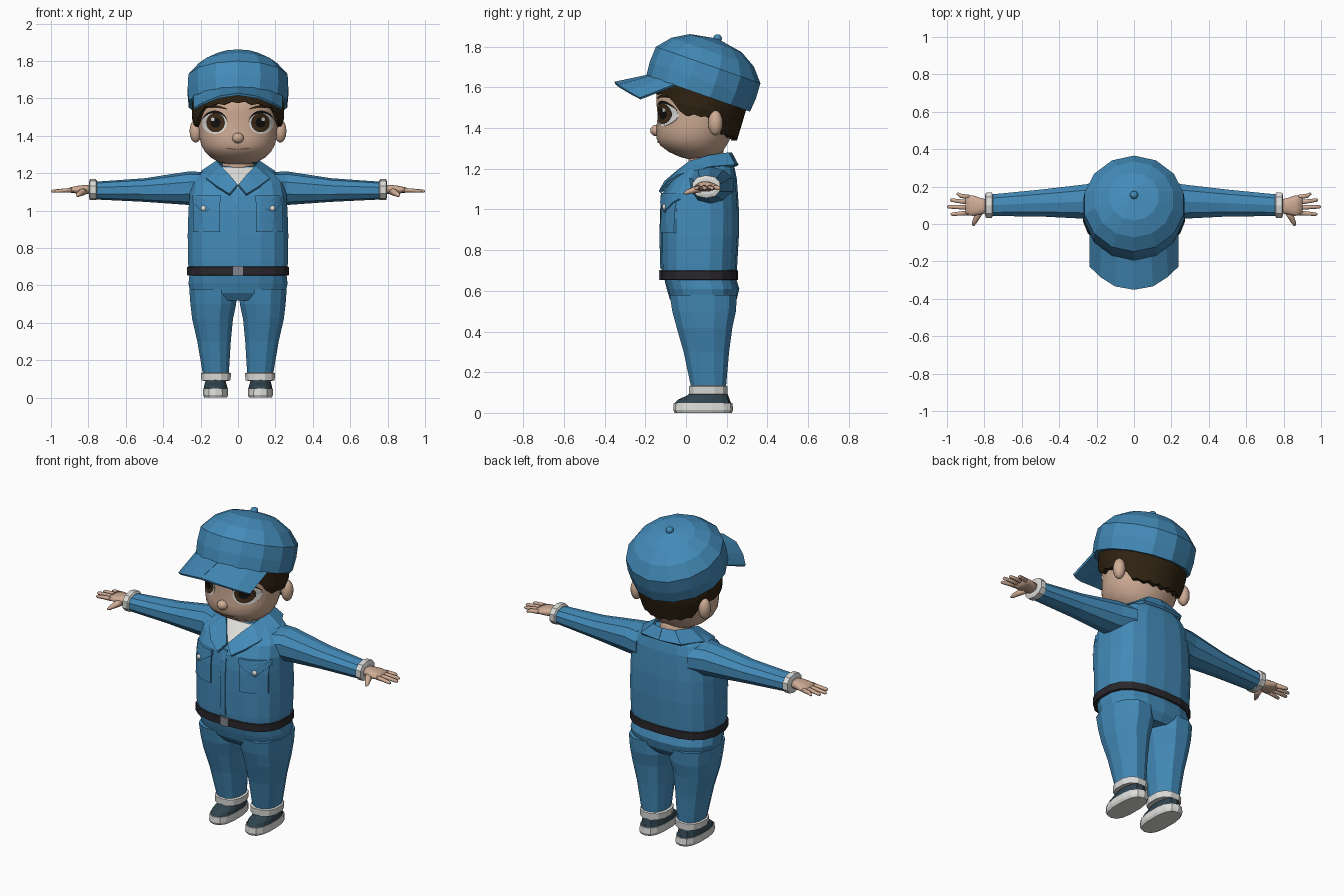
import bpy, bmesh, math
from mathutils import Vector as V
from mathutils.bvhtree import BVHTree

if "Cube" in bpy.data.objects:
    bpy.data.objects.remove(bpy.data.objects["Cube"])

def material(name, *c):
    m = bpy.data.materials.new(name)
    m.diffuse_color = (*c, 1)
    m.use_nodes = True
    m.node_tree.nodes["Principled BSDF"].inputs["Base Color"].default_value = m.diffuse_color
    return m

BLUE = material("work blue", .056, .255, .48)
SKIN = material("skin", .62, .41, .30)
HAIR = material("dark brown hair", .028, .016, .006)
WHITE = material("off white", .72, .72, .70)
IRIS = material("brown iris", .05, .025, .01)
BLACK = material("pupil black", .006, .005, .005)
SLATE = material("shoe slate", .03, .058, .078)
BELT = material("belt black", .022, .02, .025)
METAL = material("buckle grey", .22, .24, .27)
LIP = material("lip", .3, .15, .11)

def make(name, verts, faces, mat, mirror=False, smooth=False, solid=0, recalc=True):
    me = bpy.data.meshes.new(name)
    me.from_pydata([tuple(v) for v in verts], [], faces)
    if recalc:
        bm = bmesh.new(); bm.from_mesh(me)
        bmesh.ops.recalc_face_normals(bm, faces=bm.faces)
        bm.to_mesh(me); bm.free()
    me.materials.append(mat)
    for p in me.polygons:
        p.use_smooth = smooth
    ob = bpy.data.objects.new(name, me)
    bpy.context.collection.objects.link(ob)
    if solid:
        md = ob.modifiers.new("thickness", 'SOLIDIFY'); md.thickness = solid; md.offset = 0
    if mirror:
        md = ob.modifiers.new("mirror", 'MIRROR'); md.use_clip = True; md.merge_threshold = .0005
    return ob

def ring(c, a, b, n, p=2):
    """Superellipse ring around c, spanned by half axes a and b."""
    f = lambda t: math.copysign(abs(t) ** (2 / p), t)
    return [V(c) + V(a) * f(math.cos(t)) + V(b) * f(math.sin(t))
            for t in (math.tau * (i + .5) / n for i in range(n))]

def loft(name, rings, mat, **kw):
    n = len(rings[0])
    faces = [(k*n+i, k*n+(i+1) % n, (k+1)*n+(i+1) % n, (k+1)*n+i)
             for k in range(len(rings)-1) for i in range(n)]
    faces += [tuple(range(n)), tuple(range(len(rings)*n-n, len(rings)*n))]
    return make(name, [v for r in rings for v in r], faces, mat, **kw)

def stack(name, rows, mat, n, p=2, cx=0, **kw):
    """Loft up z from rows of (z, half width, front y, back y[, centre x])."""
    return loft(name, [ring((r[4] if len(r) > 4 else cx, (r[2]+r[3])/2, r[0]), (r[1], 0, 0),
                (0, (r[3]-r[2])/2, 0), n, p) for r in rows], mat, **kw)

def along_x(name, rows, mat, n, p=2, **kw):
    """Loft along x from rows of (x, y, z, half depth, half height)."""
    return loft(name, [ring(r[:3], (0, r[3], 0), (0, 0, r[4]), n, p) for r in rows], mat, mirror=True, **kw)

def ball(name, c, s, mat, mirror=False, smooth=True, n=14):
    rows = [(V(c), math.pi * k / 8 - math.pi / 2) for k in range(9)]
    loft(name, [ring(V(c) + V((0, 0, s[2]*math.sin(t))), (s[0]*max(math.cos(t), .02), 0, 0),
         (0, s[1]*max(math.cos(t), .02), 0), n) for c, t in rows], mat, mirror=mirror, smooth=smooth)

def tree(ob):
    return BVHTree.FromPolygons([v.co for v in ob.data.vertices], [p.vertices[:] for p in ob.data.polygons])

def project(bvh, x, z, lift):
    hit = bvh.ray_cast(V((x, -1, z)), V((0, 1, 0)))[0]
    return V((x, (hit.y if hit else 0) - lift, z))

def decal(name, pts, bvh, mat, lift, mirror=True, cuts=1):
    """Thin plate laid on the front of a surface; outline runs anticlockwise in (x, z)."""
    P = [V(pts[i]).lerp(V(pts[(i+1) % len(pts)]), k/cuts) for i in range(len(pts)) for k in range(cuts)]
    n, c = len(P), sum((V(p) for p in pts), V((0, 0))) / len(pts)
    verts = [project(bvh, *c, lift)]
    for t, l in ((.35, lift), (.7, lift), (1, lift), (1, -.003)):
        verts += [project(bvh, *c.lerp(q, t), l) for q in P]
    faces = [(0, 1+i, 1+(i+1) % n) for i in range(n)]
    faces += [(1+k*n+i, 1+k*n+n+i, 1+k*n+n+(i+1) % n, 1+k*n+(i+1) % n) for k in range(3) for i in range(n)]
    make(name, verts, faces, mat, mirror=mirror, recalc=False)

def stroke(name, pts, w, bvh, mat, lift=.006):
    verts, n = [], len(pts)
    for i, (x, z) in enumerate(pts):
        h = w * (.25 + .75 * math.sin(math.pi * (i + .3) / (n - .4)))
        verts += [project(bvh, x, z-h, lift), project(bvh, x, z+h, lift)]
    make(name, verts, [(2*i, 2*i+2, 2*i+3, 2*i+1) for i in range(n-1)], mat, mirror=True, recalc=False)

def oval(x, z, rx, rz, n=24):
    return [(x + rx*math.cos(math.tau*i/n), z + rz*math.sin(math.tau*i/n)) for i in range(n)]

# Jacket body
torso = stack("jacket", [(.695, .268, -.12, .25), (.73, .27, -.122, .252), (.87, .272, -.124, .26),
    (1.0, .268, -.122, .26), (1.08, .262, -.112, .255), (1.15, .25, -.075, .25),
    (1.2, .205, -.02, .24), (1.235, .14, .02, .225)], BLUE, 18, 2.7)
body = tree(torso)

# Sleeves, wrist cuffs and hands
along_x("sleeve", [(.17, .11, 1.12, .13, .085), (.26, .12, 1.12, .096, .09), (.5, .112, 1.11, .075, .063),
    (.77, .1, 1.107, .06, .047)], BLUE, 10, 2.3)
along_x("wrist_cuff", [(.755, .1, 1.11, .06, .05), (.76, .1, 1.112, .071, .056), (.792, .1, 1.112, .07, .056),
    (.797, .1, 1.112, .05, .04)], WHITE, 10, 2.3)
along_x("palm", [(.78, .095, 1.112, .036, .026), (.82, .095, 1.113, .045, .025), (.86, .098, 1.112, .056, .021),
    (.9, .1, 1.11, .054, .014)], SKIN, 12, 2.4, smooth=True)
for nm, y0, tx, ty in (("little", .143, .948, .16), ("ring", .115, .985, .128),
                       ("middle", .087, 1.0, .092), ("index", .06, .98, .052)):
    along_x(nm + "_finger", [(.88, y0, 1.11, .014, .013), (.93, (y0+ty)/2, 1.108, .012, .011),
        (tx-.008, ty, 1.104, .01, .009), (tx, ty, 1.103, .004, .004)], SKIN, 8, smooth=True)
loft("thumb", [ring(c, (r, r*.3, 0), (0, 0, r), 8) for c, r in (((.825, .07, 1.105), .023),
    ((.84, .035, 1.095), .017), ((.855, .005, 1.085), .012), ((.86, -.01, 1.08), .005))], SKIN, mirror=True, smooth=True)

# Trousers, turn-ups, belt and buckle
stack("trouser_seat", [(.52, .2, -.05, .22), (.56, .258, -.08, .25), (.61, .268, -.095, .262),
    (.665, .262, -.108, .245)], BLUE, 18, 2.5)
stack("trouser_leg", [(.115, .07, .025, .198, .118), (.3, .092, -.015, .215, .128), (.42, .112, -.05, .232, .136),
    (.5, .126, -.072, .25, .132), (.58, .13, -.085, .255, .134)], BLUE, 12, 2.4, mirror=True)
stack("trouser_turnup", [(.09, .066, .025, .195), (.092, .08, .013, .206), (.13, .083, .012, .207),
    (.136, .068, .027, .197)], WHITE, 12, 2.4, cx=.118, mirror=True)
stack("belt", [(.652, .268, -.118, .25), (.655, .275, -.127, .256), (.698, .275, -.127, .256),
    (.702, .265, -.118, .25)], BELT, 18, 2.7)
stack("buckle", [(.653, .037, -.137, -.1), (.703, .037, -.137, -.1)], METAL, 4, 2)

# Shoes
stack("shoe_sole", [(0, .062, -.055, .225), (.015, .069, -.063, .232), (.048, .067, -.06, .228)],
    WHITE, 14, 2.6, cx=.12, mirror=True)
stack("shoe_upper", [(.045, .066, -.057, .222), (.065, .062, -.04, .215), (.085, .056, .005, .208),
    (.115, .05, .035, .195)], SLATE, 14, 2.4, cx=.12, mirror=True)

# Chest pockets with flaps and buttons, front placket, undershirt
decal("pocket", [(.095, .885), (.24, .885), (.24, 1.075), (.095, 1.075)], body, BLUE, .009, cuts=5)
decal("pocket_flap", [(.185, .985), (.245, 1.05), (.245, 1.08), (.09, 1.08), (.09, 1.05)], body, BLUE, .017, cuts=4)
ball("pocket_button", project(body, .185, 1.012, .018), (.015, .01, .015), WHITE, mirror=True, n=10)
decal("placket", [(-.03, .71), (.004, .71), (.004, 1.1), (-.03, 1.1)], body, BLUE, .006, mirror=False, cuts=5)
decal("undershirt", [(0, 1.12), (.1, 1.23), (-.1, 1.23)], body, WHITE, .006, mirror=False, cuts=5)
stack("undershirt_neckband", [(1.17, .105, -.025, .2), (1.215, .095, -.005, .195)], WHITE, 16)

# Collar
inner = [(0, .22, 1.275), (.07, .205, 1.275), (.11, .12, 1.262), (.088, .02, 1.232), (.048, -.035, 1.19), (.002, -.1, 1.135)]
outer = [(0, .252, 1.215), (.13, .238, 1.215), (.195, .12, 1.205), (.165, -.035, 1.165), (.11, -.095, 1.125), (.045, -.128, 1.085)]
make("collar", inner + outer, [(i, i+1, i+7, i+6) for i in range(5)], BLUE, mirror=True, solid=.016)

# Neck, head, ears and nose
stack("neck", [(1.17, .085, .01, .185), (1.32, .085, .01, .185)], SKIN, 16, smooth=True)
head = stack("head", [(1.248, .05, .01, .12), (1.258, .1, -.03, .15), (1.283, .145, -.085, .18), (1.315, .178, -.128, .2),
    (1.35, .197, -.146, .22), (1.4, .209, -.147, .24), (1.46, .212, -.14, .255), (1.52, .215, -.146, .262),
    (1.59, .212, -.145, .262), (1.66, .185, -.11, .23), (1.71, .11, -.03, .15)], SKIN, 32, 2.1, smooth=True)
face = tree(head)
ball("ear", (.226, .145, 1.425), (.034, .036, .062), SKIN, mirror=True)
ball("nose", (0, -.146, 1.388), (.032, .03, .028), SKIN)

# Eyes, lashes, brows and mouth
decal("eye_white", oval(.125, 1.468, .066, .058), face, WHITE, .004)
decal("iris", oval(.12, 1.47, .05, .051), face, IRIS, .006)
decal("pupil", oval(.12, 1.47, .026, .027), face, BLACK, .0075)
decal("eye_highlight", oval(.135, 1.488, .01, .01, 10), face, WHITE, .009)
arc = [math.radians(a) for a in range(15, 176, 16)]
stroke("upper_lash", [(.125 - .068*math.cos(math.pi-a), 1.47 + .058*math.sin(a)) for a in reversed(arc)], .007, face, BLACK)
stroke("eyebrow", [(.06 + .013*i, 1.543 + .014*math.sin(math.pi*i/10)) for i in range(10)], .007, face, HAIR)
stroke("mouth", [(.0085*i, 1.328 + .0001*i*i) for i in range(9)], .004, face, LIP)

# Hair shell under the cap with a hemline that drops behind the ears
hem = [(-90, 1.575), (-55, 1.555), (-38, 1.54), (-25, 1.46), (0, 1.455), (22, 1.43), (38, 1.36), (90, 1.34)]
def hem_z(a):
    for (a0, z0), (a1, z1) in zip(hem, hem[1:]):
        if a <= a1 + 1e-6:
            return z0 + (z1-z0) * (a-a0) / (a1-a0)
    return hem[-1][1]
N, rows = 40, []
for k in range(6):
    row = []
    for i in range(N):
        a = math.tau * i / N
        c, s = math.cos(a), math.sin(a)
        low = hem_z(math.degrees(math.asin(max(-1, min(1, s))))) + (.012 if i % 2 else 0)
        top = 1.62 - .35 * (.225*s)
        z = low + (top-low) * max(k-1, 0) / 4
        f = min(1, .8 + .2 * (z-1.34) / .15) * (.84 if k == 0 else 1)
        row.append(V((.247*c*f, .07 + .226*s*f, z)))
    rows.append(row)
loft("hair", rows, HAIR)

# Cap crown, revolved about a tilted axis, with button
tilt = math.radians(19.3)
up, back, base = V((0, math.sin(tilt), math.cos(tilt))), V((0, math.cos(tilt), -math.sin(tilt))), V((0, .06, 1.57))
loft("cap_crown", [ring(base + up*h, (r, 0, 0), back*r, 14) for h, r in
    ((0, .27), (.07, .276), (.148, .272), (.215, .215), (.262, .135), (.284, .01))], BLUE)
ball("cap_button", base + up*.287, (.022, .022, .02), BLUE, n=10)

# Cap brim
rim = [base + V((.265*math.sin(a), 0, 0)) - back*.262*math.cos(a) for a in map(math.radians, (0, 20, 40, 62))]
edge = [(0, -.35, 1.622), (.1, -.332, 1.607), (.18, -.28, 1.575), (.235, -.225, 1.545)]
make("cap_brim", rim + edge, [(i, i+1, i+5, i+4) for i in range(3)], BLUE, mirror=True, solid=.012)
